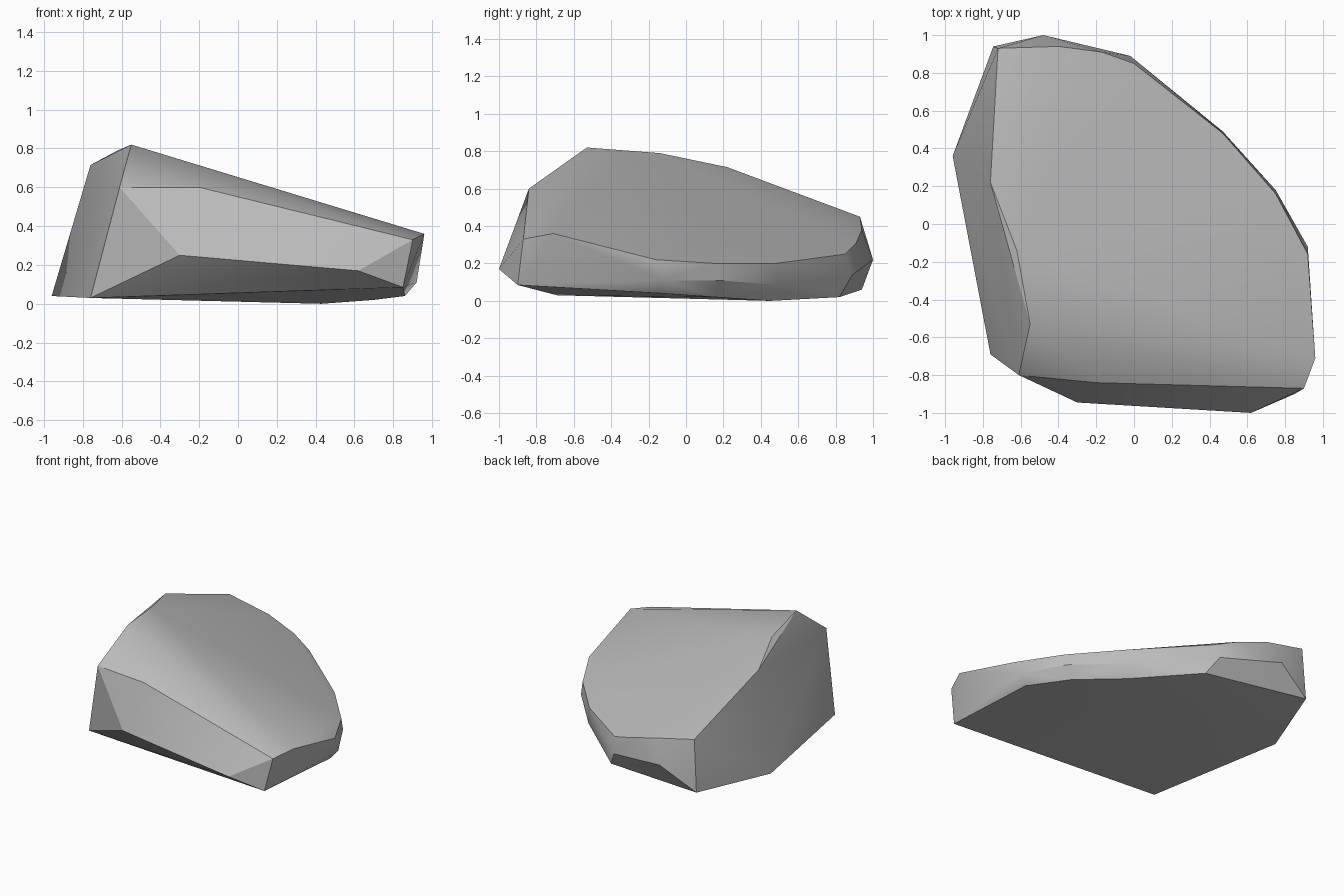
import bpy
import bmesh
import math

default_cube = bpy.data.objects.get("Cube")
if default_cube:
    bpy.data.objects.remove(default_cube, do_unlink=True)


def make_material(name, colour):
    material = bpy.data.materials.new(name)
    material.use_nodes = True
    material.diffuse_color = colour
    shader = material.node_tree.nodes["Principled BSDF"]
    shader.inputs["Base Color"].default_value = colour
    shader.inputs["Roughness"].default_value = 0.9
    return material


def build_hull(name, outlines, material, sharp_angle):
    """Wrap a tight convex skin around the outlines that define the stone."""
    mesh = bpy.data.meshes.new(name)
    bm = bmesh.new()
    for outline in outlines:
        for point in outline:
            bm.verts.new(point)
    result = bmesh.ops.convex_hull(bm, input=bm.verts[:])
    unused = set(result["geom_interior"]) | set(result["geom_unused"])
    loose = [v for v in unused if isinstance(v, bmesh.types.BMVert) and v.is_valid]
    bmesh.ops.delete(bm, geom=loose, context="VERTS")
    bmesh.ops.recalc_face_normals(bm, faces=bm.faces[:])
    bm.to_mesh(mesh)
    bm.free()
    mesh.materials.append(material)

    stone = bpy.data.objects.new(name, mesh)
    bpy.context.collection.objects.link(stone)
    bpy.ops.object.select_all(action="DESELECT")
    stone.select_set(True)
    bpy.context.view_layer.objects.active = stone
    bpy.ops.object.shade_smooth_by_angle(angle=math.radians(sharp_angle))
    return stone


# Crest of the steep side, from front to back
crest = [(-.55, -.53, .82), (-.62, -.14, .79), (-.76, .22, .715), (-.72, .93, .45)]

# Curved edge where the sloping top meets the low rim
top_rim = [(-.4, .94, .38), (-.17, .91, .31), (0, .85, .25), (.47, .48, .2),
           (.75, .16, .2), (.92, -.16, .22), (.96, -.71, .36)]

# Chamfered front face
front_face = [(-.61, -.8, .6), (-.2, -.84, .6), (.9, -.87, .33),
              (-.3, -.945, .25), (.62, -1, .17), (.85, -.9, .085)]

# Widest line around the back and low side
waist = [(-.48, 1, .22), (-.02, .89, .14), (.47, .49, .085), (.75, .18, .11), (.92, -.12, .11)]

# Nearly flat underside
underside = [(-.76, -.69, .03), (-.96, .36, .04), (-.745, .94, .06),
             (.05, .82, .02), (.43, .45, 0), (.7, .16, .02), (.86, -.13, .04)]

stone_grey = make_material("stone grey", (.5, .5, .5, 1))
build_hull("boulder", [crest, top_rim, front_face, waist, underside], stone_grey, 30)
